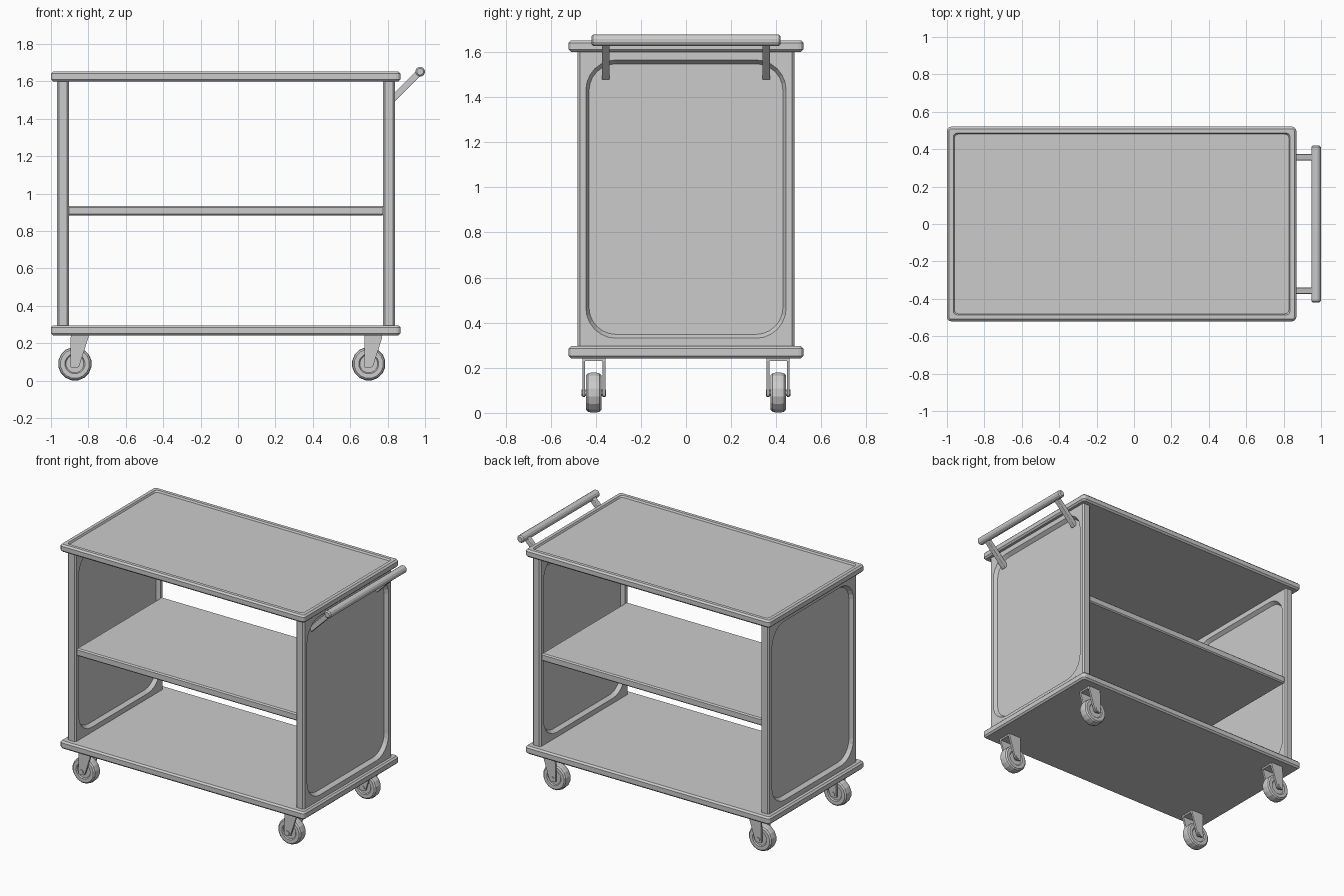
import bpy, bmesh
from math import cos, sin, pi, radians
from mathutils import Matrix, Vector

if "Cube" in bpy.data.objects:
    bpy.data.objects.remove(bpy.data.objects["Cube"])


def loft(name, loops, loc=(0, 0, 0)):
    """Skin a stack of closed loops and cap both ends."""
    bm = bmesh.new()
    rings = [[bm.verts.new(p) for p in loop] for loop in loops]
    n = len(rings[0])
    for a, b in zip(rings, rings[1:]):
        for i in range(n):
            j = (i + 1) % n
            bm.faces.new((a[i], a[j], b[j], b[i]))
    bm.faces.new(rings[0])
    bm.faces.new(rings[-1])
    bmesh.ops.recalc_face_normals(bm, faces=bm.faces)
    me = bpy.data.meshes.new(name)
    bm.to_mesh(me)
    bm.free()
    ob = bpy.data.objects.new(name, me)
    ob.location = loc
    bpy.context.collection.objects.link(ob)
    return ob


def rounded(hu, hv, r, w, seg=6):
    """Rounded rectangle in u, v at height w."""
    pts = []
    for k, (su, sv) in enumerate(((1, 1), (-1, 1), (-1, -1), (1, -1))):
        for i in range(seg + 1):
            a = (k + i / seg) * pi / 2
            pts.append(Vector((su * (hu - r) + r * cos(a), sv * (hv - r) + r * sin(a), w)))
    return pts


def lathe(name, profile, sides, loc):
    """Turn (radius, y) points around the y axis."""
    return loft(name, [[(r * cos(2 * pi * (i + .5) / sides), y, r * sin(2 * pi * (i + .5) / sides))
                        for i in range(sides)] for r, y in profile], loc)


def slab(name, hx, hy, h, bev, r, loc, lip=False):
    """Flat board with chamfered rims and an optional sunken top."""
    prof = [(bev, -h), (0, -h + bev), (0, h - bev), (bev, h)]
    if lip:
        prof += [(.034, h), (.040, h - .012)]
    return loft(name, [rounded(hx - d, hy - d, max(r - d, .004) if d < .03 else .02, z, 3)
                       for d, z in prof], loc)


# Trays and middle shelf
slab("top_tray", .934, .52, .026, .011, .022, (-.066, 0, 1.626), True)
slab("bottom_tray", .934, .52, .027, .011, .022, (-.066, 0, .269))
slab("middle_shelf", .845, .466, .026, .008, .012, (-.065, 0, .909))

# End panels, with rounded recesses on both faces
half = [(.430, .600, .120, .007), (.444, .617, .134, .032), (.470, .657, .004, .032), (.480, .657, .004, .022)]
section = half + [(u, v, r, -w) for u, v, r, w in reversed(half)]
for side, x in (("left", -.936), ("right", .807)):
    loops = [[(p.z, p.x, p.y) for p in rounded(*s)] for s in section]
    loft(side + "_end_panel", loops, (x, 0, .948))

# Push handle
lathe("handle_bar", [(.018, -.42), (.026, -.412), (.026, .412), (.018, .42)], 12, (.974, 0, 1.652))
for name, y in (("front", -.356), ("back", .356)):
    arm = slab(name + "_handle_arm", .017, .017, .116, .001, .002, (.892, y, 1.571))
    arm.rotation_euler = (0, radians(45), 0)

# Casters
half_wheel = [(.020, .027), (.048, .027), (.054, .034), (.078, .034), (.087, .026), (.090, .012)]
wheel = half_wheel + [(r, -y) for r, y in reversed(half_wheel)]
fork = [(-.022, .155), (.072, .155), (.072, .140), (.022, -.015), (.012, -.020), (-.020, -.020), (-.025, -.015)]
for end, x in (("left", -.872), ("right", .699)):
    for side, y in (("front", -.409), ("back", .409)):
        tag = f"{side}_{end}_"
        at = Vector((x, y, .09))
        lathe(tag + "wheel", wheel, 16, at)
        lathe(tag + "axle", [(.016, -.055), (.016, .055)], 8, at)
        for k, s in (("inner", -1), ("outer", 1)):
            loft(tag + k + "_fork", [[(u, s * d, w) for u, w in fork] for d in (.038, .051)], at)
        slab(tag + "fork_plate", .047, .051, .008, .001, .004, at + Vector((.025, 0, .148)))
